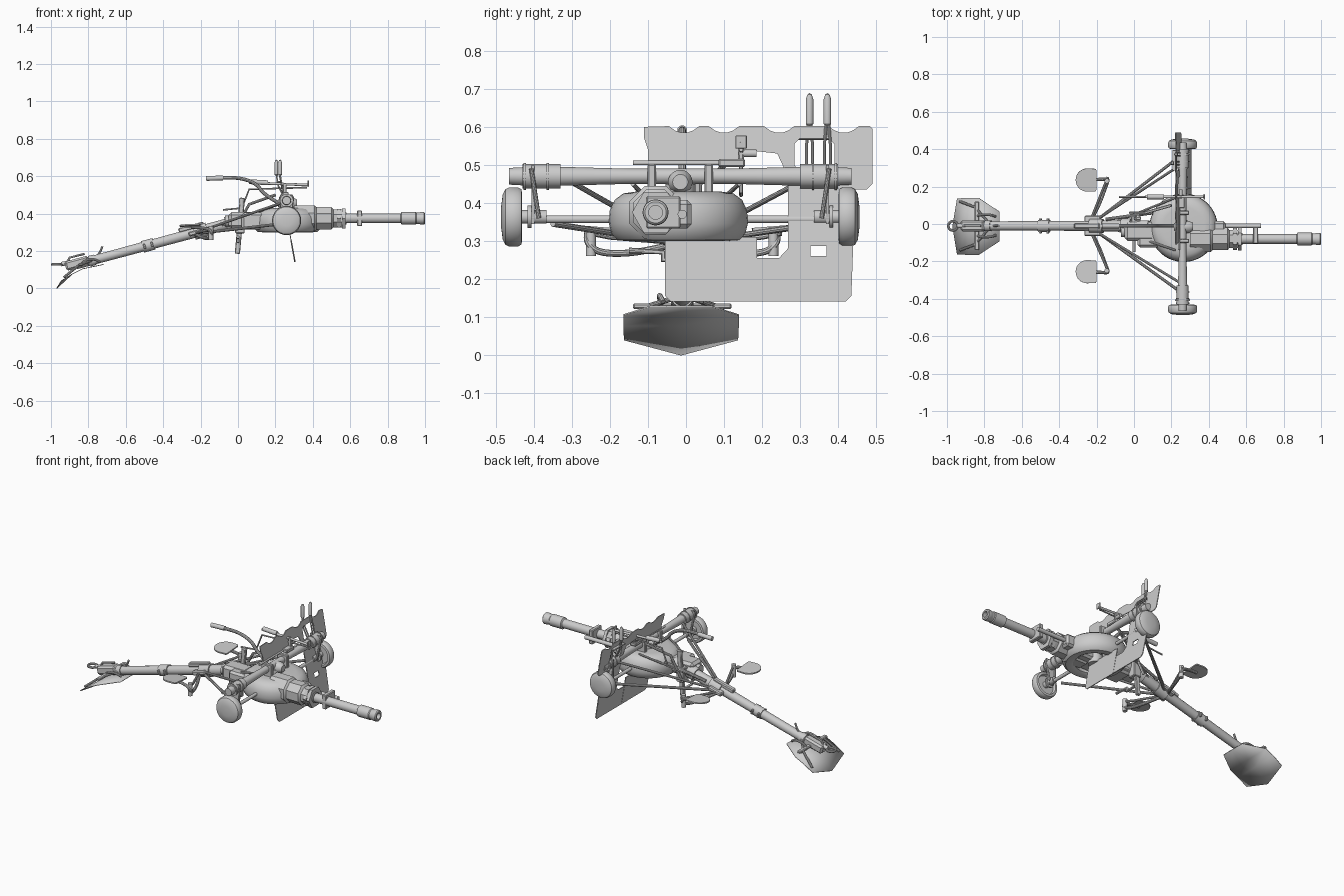
import bpy, bmesh, math
from mathutils import Vector, Matrix

if "Cube" in bpy.data.objects:
    bpy.data.objects.remove(bpy.data.objects["Cube"])

def add_mesh(name, bm):
    bmesh.ops.remove_doubles(bm, verts=bm.verts, dist=1e-5)
    bmesh.ops.recalc_face_normals(bm, faces=bm.faces)
    me = bpy.data.meshes.new(name)
    bm.to_mesh(me); bm.free()
    ob = bpy.data.objects.new(name, me)
    bpy.context.collection.objects.link(ob)
    return ob

def curve_mesh(name, cu, mat=Matrix()):
    ob = bpy.data.objects.new(name, cu)
    bpy.context.collection.objects.link(ob)
    me = bpy.data.meshes.new_from_object(ob.evaluated_get(bpy.context.evaluated_depsgraph_get()))
    bpy.data.objects.remove(ob)
    me.transform(mat)
    ob = bpy.data.objects.new(name, me)
    bpy.context.collection.objects.link(ob)

def tube(name, pts, r, smooth=False, cyclic=False):
    cu = bpy.data.curves.new(name, 'CURVE')
    cu.dimensions = '3D'; cu.bevel_depth = r; cu.bevel_resolution = 3; cu.use_fill_caps = True
    s = cu.splines.new('NURBS' if smooth else 'POLY')
    s.points.add(len(pts) - 1)
    for p, c in zip(s.points, pts):
        p.co = (*c, 1)
    s.use_cyclic_u = cyclic
    if smooth:
        s.order_u = 3; s.use_endpoint_u = not cyclic; s.resolution_u = 6
    curve_mesh(name, cu)

def plate(name, loops, thick, mat):
    cu = bpy.data.curves.new(name, 'CURVE')
    cu.dimensions = '2D'; cu.fill_mode = 'BOTH'; cu.extrude = thick / 2
    for pts in loops:
        s = cu.splines.new('POLY'); s.points.add(len(pts) - 1); s.use_cyclic_u = True
        for p, c in zip(s.points, pts):
            p.co = (c[0], c[1], 0, 1)
    curve_mesh(name, cu, mat)

def lathe(name, prof, loc, axis, n=32):
    """prof: (distance along axis, radius)"""
    q = Vector((0, 0, 1)).rotation_difference(Vector(axis))
    bm = bmesh.new(); rings = []
    for h, r in prof:
        rings.append([bm.verts.new(Vector(loc) + q @ Vector((r * math.cos(a), r * math.sin(a), h)))
                      for a in (2 * math.pi * (i + .5) / n for i in range(n))])
    for a, b in zip(rings, rings[1:]):
        for i in range(n):
            bm.faces.new((a[i], a[(i + 1) % n], b[(i + 1) % n], b[i]))
    for k in (0, -1):
        if prof[k][1] > 1e-4:
            bm.faces.new(rings[k])
    return add_mesh(name, bm)

def cyl(name, a, b, r, n=20):
    d = Vector(b) - Vector(a)
    return lathe(name, [(0, r), (d.length, r)], a, d.normalized(), n)

def box(name, c, size, bevel=.004, ry=0):
    bm = bmesh.new()
    bmesh.ops.create_cube(bm, size=1)
    bm.transform(Matrix.Diagonal((*size, 1)))
    bmesh.ops.bevel(bm, geom=bm.edges[:], offset=bevel, segments=1, affect='EDGES')
    bm.transform(Matrix.Translation(c) @ Matrix.Rotation(ry, 4, 'Y'))
    return add_mesh(name, bm)

X, Y, Z = (1, 0, 0), (0, 1, 0), (0, 0, 1)
YC = -.01
def trail(x, dy=0, dz=0):
    return (x, YC + dy, .36 + .27 * x + dz)
slope = -math.atan(.27)

# Barrel, muzzle sleeve and stepped octagonal breech housing
lathe('barrel', [(.3, .032), (.58, .032), (.58, .026), (.87, .026), (.875, .034), (.95, .034), (.955, .03),
                 (.97, .03), (.975, .033), (.995, .033), (1, .028), (1, .018), (.9, .018), (.9, 0)], (0, -.08, .375), X)
lathe('breech_housing', [(.3, .075), (.41, .075), (.42, .065), (.5, .065), (.51, .052), (.565, .052)], (0, -.08, .375), X, 8)
lathe('barrel_nut', [(.53, .058), (.55, .058)], (0, -.08, .375), X, 6)
lathe('nut_flange', [(.557, .062), (.575, .062)], (0, -.08, .375), X, 6)
box('barrel_clamp', (.65, -.06, .375), (.026, .09, .085))
cyl('recoil_rod', (.35, -.01, .37), (.68, -.01, .37), .012)
box('recoil_block', (.43, -.015, .37), (.12, .06, .075), .012)
box('cradle', (.2, -.06, .36), (.36, .13, .09), .012)
box('receiver', (.03, -.04, .365), (.16, .1, .085), .015)
cyl('receiver_cap', (-.07, -.04, .36), (0, -.04, .36), .03)

# Round hollow turntable
lathe('turntable', [(.425, 0), (.43, .11), (.425, .145), (.408, .168), (.38, .181), (.345, .183), (.318, .176),
                    (.302, .16), (.3, .13), (.31, .112), (.34, .105), (.4, .1), (.4, 0)], (.265, -.02, 0), Z, 48)
cyl('pivot_post', (.265, -.015, .3), (.265, -.015, .45), .04)
lathe('pivot_cap', [(-.05, .02), (-.03, .032), (.03, .032), (.05, .02)], (.265, -.015, .455), X)

# Cross beam with thick sleeves
lathe('cross_beam', [(-.465, .022), (-.43, .024), (-.43, .032), (-.33, .032), (-.33, .025), (-.15, .02), (.12, .02),
                     (.3, .025), (.3, .032), (.4, .032), (.4, .024), (.435, .022)], (.26, 0, .47), Y)
cyl('lower_axle', (.26, -.4, .357), (.26, .38, .357), .01)
cyl('upper_rod', (.24, -.14, .505), (.24, .14, .505), .006)
for y in (-.09, .06):
    box('beam_bracket', (.26, y, .462), (.07, .022, .08))

# Wheels, hubs and hanging arms, both sides
for s, y0 in ((-1, -.487), (1, .457)):
    lathe('wheel', [(0, 0), (.001, .03), (.005, .06), (.012, .073), (.022, .078), (.045, .078), (.054, .073),
                    (.056, .06), (.04, .055), (.04, 0)], (.26, y0, .363), (0, -s, 0), 36)
    yi = y0 - s * .07
    cyl('wheel_hub', (.26, y0 - s * .04, .363), (.26, y0 - s * .12, .363), .018)
    cyl('hub_flange', (.26, yi, .363), (.26, yi - s * .01, .363), .03)
    plate('wheel_arm', [[(.225, .5), (.295, .5), (.29, .44), (.275, .345), (.245, .345), (.23, .44)]], .008,
          Matrix(((1, 0, 0, 0), (0, 0, 1, yi - s * .015), (0, 1, 0, 0), (0, 0, 0, 1))))
    for dx in (-.035, .035):
        tube('arm_rod', [(.26 + dx, yi - s * .01, .49), (.26 + dx * .5, yi - s * .03, .36)], .006)
    for k in (0, .06):
        cyl('sleeve_band', (.26, y0 - s * (.06 + k), .47), (.26, y0 - s * (.066 + k), .47), .036)
    # Braces from the trail out to the beam and hub
    tube('upper_brace', [trail(-.22, s * .02), (.24, s * .31, .46)], .007)
    tube('lower_brace', [trail(-.2, s * .03, -.01), (.23, s * .35, .345)], .008)
    tube('inner_brace', [trail(-.1, s * .02), (.22, s * .14, .45)], .006)
    # Folding seats
    outline = [(-.205, -.06), (-.2, -.05), (-.2, .05), (-.205, .06)]
    outline += [(-.25 + .062 * math.cos(a), .062 * math.sin(a)) for a in [math.pi * (.5 + i / 14) for i in range(15)]]
    plate('seat', [outline], .008, Matrix.Translation((0, YC + s * .245, .335)) @ Matrix.Rotation(.08 * s, 4, 'X'))
    tube('seat_arm', [(-.25, YC + s * .245, .328), (-.16, YC + s * .25, .325), (-.135, YC + s * .25, .29),
                      (-.15, YC + s * .21, .265), (-.19, YC + s * .1, .27), trail(-.24, s * .01)], .009, True)
    tube('foot_rest', [trail(-.24, s * .01), (-.16, s * .2, .31), (-.14, s * .25, .32)], .007)
    cyl('seat_post', (-.145, YC + s * .24, .26), (-.145, YC + s * .24, .335), .013)

# Armour shield, scalloped top edge with a notch for the gun
M = Matrix(((0, -.18, 1, .33), (1, 0, 0, 0), (0, 1, 0, 0), (0, 0, 0, 1)))
top = [(-.11, .6)]
for c in (-.005, .1, .245, .415):
    top += [(c + .04 * t, .602 - .018 * (1 - t * t)) for t in (-1, -.6, -.2, .2, .6, 1)]
shield = top + [(.483, .602), (.49, .595), (.49, .45), (.475, .435), (.445, .435), (.435, .155), (.42, .14), (-.04, .14),
                (-.055, .155), (-.055, .31), (.187, .31), (.187, .255), (.245, .255), (.268, .28), (.268, .47),
                (.24, .53), (.15, .54), (.14, .505), (-.1, .505), (-.1, .54), (-.11, .57)]
window = [(.285, .5), (.30, .48), (.38, .48), (.39, .5), (.39, .555), (.375, .57), (.3, .57), (.285, .555)]
slot = [(.327, .26), (.37, .26), (.37, .287), (.327, .287)]
plate('shield', [shield, window, slot], .005, M)
plate('shield_seam', [[(.186, .142), (.189, .142), (.189, .255), (.186, .255)]], .008, M)

# Travel levers
for y, x in ((.325, .205), (.372, .225)):
    lathe('lever_grip', [(0, .006), (.005, .01), (.07, .01), (.082, .006), (.086, 0)], (x, y, .603), Z, 16)
    for d in (-.008, .008):
        tube('lever_fork', [(x, y + d * .4, .61), (x + .01, y + d, .55), (.25, y + d, .48)], .004)
box('lever_bar', (.215, .34, .57), (.02, .11, .008), .002)

# Trail tube with collars
lathe('trail_tube', [(0, .03), (.3, .03), (.32, .027), (.98, .024)], trail(.08), Vector((-1, 0, -.27)).normalized(), 24)
for x, w, r in ((-.48, .06, .032), (-.2, .07, .038), (-.04, .05, .04), (-.78, .03, .029)):
    cyl('trail_collar', trail(x - w / 2), trail(x + w / 2), r)
for x in (-.5, -.46):
    box('collar_lug', trail(x), (.012, .08, .03), .003, slope)
box('trail_latch', trail(-.25, 0, .035), (.14, .03, .025), .005, slope)
box('seat_bracket', trail(-.22), (.09, .11, .025), .006, slope)
tube('trail_hook', [trail(-.75, 0, .02), (-.735, YC, .2), (-.725, YC, .225)], .006)
tube('trail_side_rod', [trail(-.15, .035, .02), (.1, .06, .4)], .009)

# Folded spade blade
bm = bmesh.new()
rows = [(-.97, -.945, .15, 0, .04), (-.885, -.885, .152, .078, .078), (-.83, -.83, .152, .105, .105), (-.72, -.72, .08, .128, .128)]
grid = [[bm.verts.new(p) for p in ((xs, -.013 - w, zs), (xc, -.013, zc), (xs, -.013 + w, zs))] for xc, xs, w, zc, zs in rows]
for a, b in zip(grid, grid[1:]):
    for i in (0, 1):
        bm.faces.new((a[i], a[i + 1], b[i + 1], b[i]))
blade = add_mesh('spade_blade', bm)
mod = blade.modifiers.new('thickness', 'SOLIDIFY')
mod.thickness = .004; mod.offset = 0
for s in (-1, 1):
    tube('spade_rib', [(-.93, YC + s * .13, .06), (-.85, YC + s * .1, .125), (-.78, YC + s * .02, .15)], .007)
    tube('spade_handle', [(-.84, YC + s * .05, .12), (-.83, YC + s * .06, .15), (-.76, YC + s * .06, .16), (-.74, YC + s * .05, .14)], .007, True)
box('spade_mount', (-.86, YC, .135), (.13, .06, .05), .01, slope)
box('spade_crossbar', (-.84, YC, .128), (.025, .26, .015), .004)
ring = [(-.968 + .025 * math.cos(a), YC + .025 * math.sin(a), .128) for a in [i * math.pi / 8 for i in range(16)]]
tube('tow_ring', ring, .007, cyclic=True)
cyl('tow_shank', (-.945, YC, .13), (-.87, YC, .145), .012)
tube('tow_lever', [(-.92, YC, .13), (-.9, YC, .165), (-.82, YC, .185)], .006)

# Curved lifting handle
tube('lifting_handle', [(-.16, YC, .59), (-.06, YC, .592), (.02, YC, .59), (.1, YC, .56), (.14, YC, .5), (.22, YC, .455)], .01, True)
cyl('handle_grip', (-.17, YC, .588), (-.08, YC, .591), .013)

# Elevating post and cranks
box('elevating_post', (.01, .03, .335), (.028, .02, .3), .004, .09)
box('post_guide', (.01, .02, .34), (.05, .05, .09))
tube('elevating_crank', [(.0, .02, .25), (.0, -.06, .25), (.0, -.06, .27), (.0, -.15, .275)], .008)
lathe('traverse_knob', [(0, .012), (.05, .015), (.055, 0)], (.02, .03, .43), Z, 16)
tube('traverse_shaft', [(-.02, .06, .31), (.06, .06, .45), (.2, .1, .5)], .008)

# Sighting rod and its clamps
cyl('sight_rod', (.06, .145, .565), (.38, .145, .553), .007)
cyl('sight_tube', (.07, .145, .57), (.16, .145, .565), .013)
box('sight_mount', (.25, .12, .505), (.04, .07, .022))
box('sight_post', (.25, .145, .535), (.02, .016, .06))
cyl('sight_knob', (.25, .14, .53), (.25, .185, .53), .01)
tube('sight_link', [(-.08, .145, .42), (.02, .145, .43), (.06, .145, .53), (.37, .145, .54)], .005)
box('sight_foresight', (.375, .145, .56), (.008, .03, .035), .002)

# Smooth curved surfaces, keep edges sharp
for ob in bpy.data.objects:
    ob.select_set(ob.type == 'MESH')
    bpy.context.view_layer.objects.active = ob
bpy.ops.object.shade_smooth_by_angle(angle=math.radians(35))
